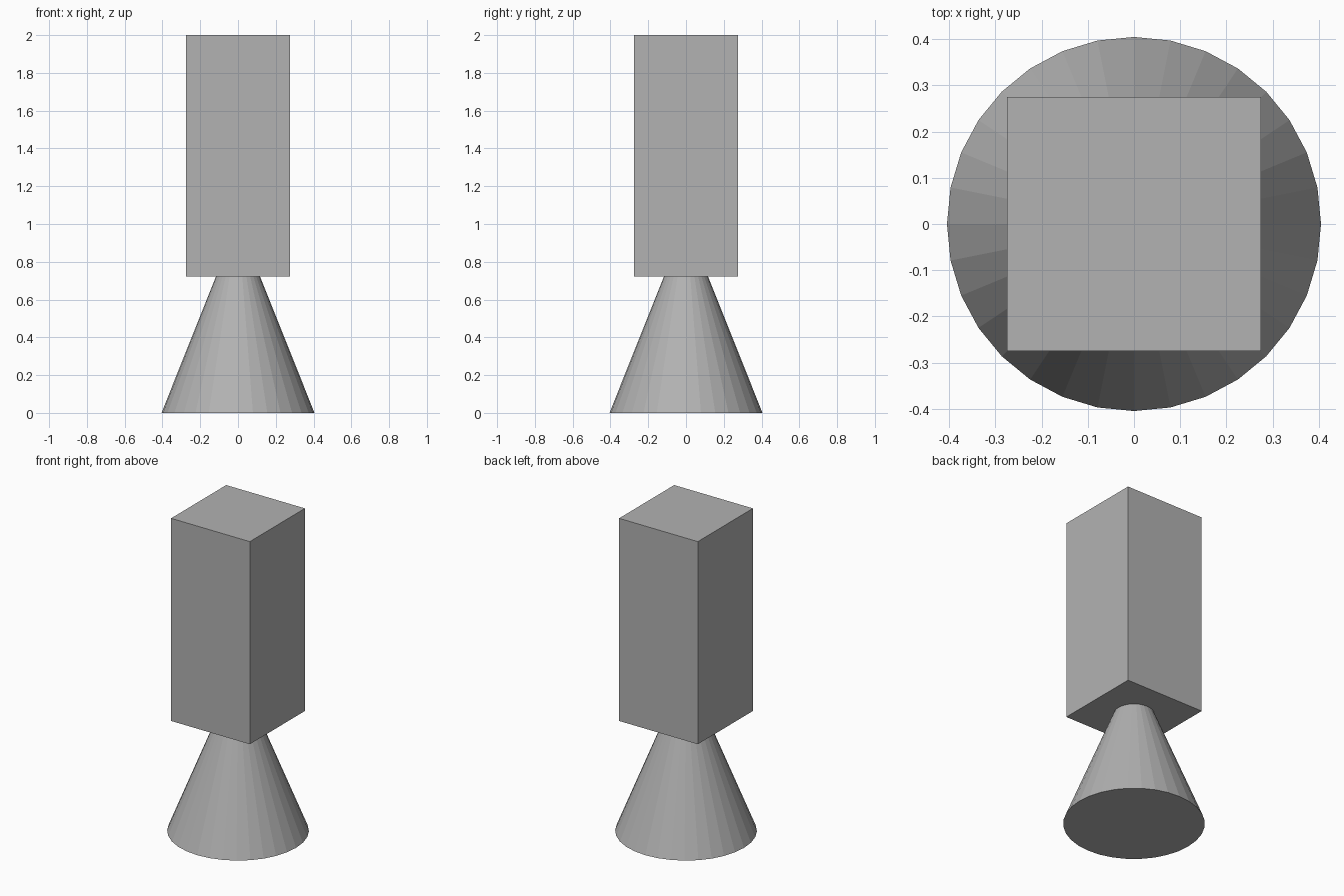
import bpy

if "Cube" in bpy.data.objects:
    bpy.data.objects.remove(bpy.data.objects["Cube"])

BASE_RADIUS = 0.405
CONE_HEIGHT = 1.013
BLOCK_WIDTH = 0.549
BLOCK_BOTTOM = 0.723
TOP = 2.0

grey = bpy.data.materials.new("mid_grey")
grey.diffuse_color = (0.447, 0.447, 0.447, 1)
grey.use_nodes = True
grey.node_tree.nodes["Principled BSDF"].inputs["Base Color"].default_value = grey.diffuse_color

# Conical base, its tip runs up inside the block
bpy.ops.mesh.primitive_cone_add(vertices=32, radius1=BASE_RADIUS, radius2=0,
                                depth=CONE_HEIGHT, location=(0, 0, CONE_HEIGHT / 2))
cone = bpy.context.object
cone.name = "cone_base"
cone.data.materials.append(grey)

# Tall square block on top
bpy.ops.mesh.primitive_cube_add(size=1, location=(0, 0, (BLOCK_BOTTOM + TOP) / 2))
block = bpy.context.object
block.name = "upper_block"
block.scale = (BLOCK_WIDTH, BLOCK_WIDTH, TOP - BLOCK_BOTTOM)
bpy.ops.object.transform_apply(location=False, rotation=False, scale=True)
block.data.materials.append(grey)
